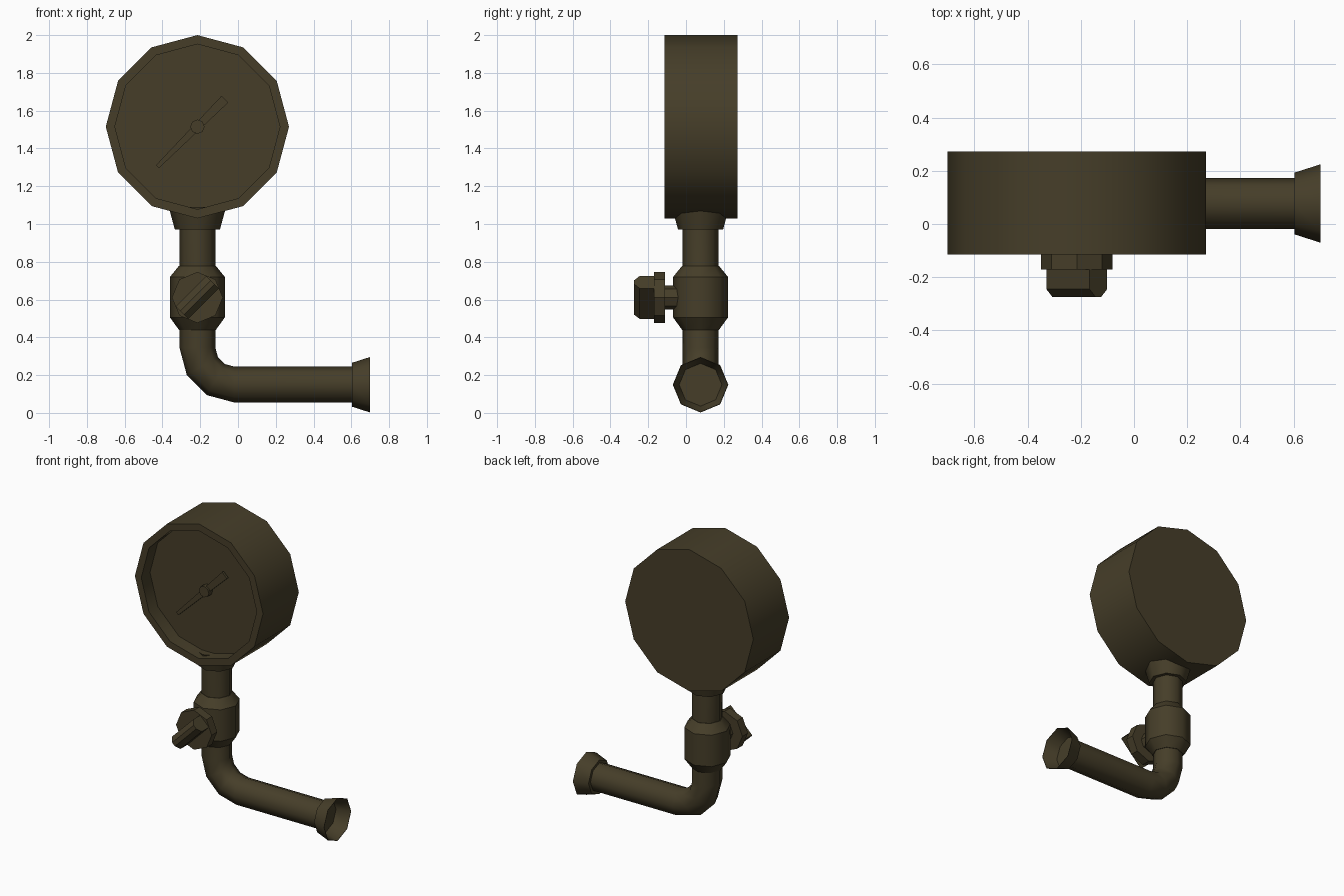
import bpy, bmesh, math
from mathutils import Vector

if "Cube" in bpy.data.objects:
    bpy.data.objects.remove(bpy.data.objects["Cube"])

X, Y, Z = Vector((1, 0, 0)), Vector((0, 1, 0)), Vector((0, 0, 1))
CX, CY = -0.215, 0.077          # axis of the upright pipe
PIPE_Z = 0.150                  # axis height of the horizontal pipe

metal = bpy.data.materials.new("dark_bronze")
metal.diffuse_color = (0.061, 0.048, 0.022, 1)
metal.use_nodes = True
metal.node_tree.nodes["Principled BSDF"].inputs["Base Color"].default_value = metal.diffuse_color


def finish(name, bm):
    bmesh.ops.recalc_face_normals(bm, faces=bm.faces)
    me = bpy.data.meshes.new(name)
    bm.to_mesh(me)
    bm.free()
    me.materials.append(metal)
    ob = bpy.data.objects.new(name, me)
    bpy.context.collection.objects.link(ob)
    return ob


def loft(name, rings, sides=8, smooth=True, crease=True):
    """Skin rings of (centre, u, v, radius) and cap both ends."""
    bm = bmesh.new()
    loops = []
    for c, u, v, r in rings:
        loops.append([bm.verts.new(c + r * (math.cos(a) * u + math.sin(a) * v))
                      for a in (2 * math.pi * i / sides for i in range(sides))])
    for a, b in zip(loops, loops[1:]):
        for i in range(sides):
            j = (i + 1) % sides
            bm.faces.new((a[i], a[j], b[j], b[i])).smooth = smooth
    bm.faces.new(loops[0])
    bm.faces.new(loops[-1])
    for n, lp in enumerate(loops):      # sharp edges around the profile corners
        if crease or n in (0, len(loops) - 1):
            for i in range(sides):
                bm.edges.get((lp[i], lp[(i + 1) % sides])).smooth = False
    return finish(name, bm)


def lathe(name, origin, axis, u, v, profile, **kw):
    return loft(name, [(origin + axis * t, u, v, r) for t, r in profile], **kw)


def upright(name, profile):
    return lathe(name, Vector((CX, CY, 0)), Z, X, Y, profile)


def facing_front(name, z, profile, **kw):
    return lathe(name, Vector((CX, 0, z)), Y, X, Z, profile, **kw)


# Gauge: twelve-sided case with a recessed dial, needle and hub
GZ = 1.515
facing_front("gauge_case", GZ, [(0.272, 0.485), (-0.115, 0.485),
                                (-0.115, 0.437), (-0.02, 0.437)], sides=12)
facing_front("needle_hub", GZ, [(-0.015, 0.038), (-0.062, 0.038)])


def prism(name, z, sections):
    """Skin 45 degree tilted quads; section = y, [(along, half width), (along, half width)]."""
    d = Vector((1, 0, 1)).normalized()
    n = Vector((-1, 0, 1)).normalized()
    bm = bmesh.new()
    loops = []
    for y, ((a0, w0), (a1, w1)) in sections:
        c = Vector((CX, y, z))
        loops.append([bm.verts.new(c + d * a + n * w)
                      for a, w in ((a0, -w0), (a1, -w1), (a1, w1), (a0, w0))])
    for a, b in zip(loops, loops[1:]):
        for i in range(4):
            bm.faces.new((a[i], a[i - 1], b[i - 1], b[i]))
    bm.faces.new(loops[0])
    bm.faces.new(loops[-1])
    return finish(name, bm)


taper = [(-0.30, 0.011), (0.207, 0.025)]
prism("needle", GZ, [(-0.032, taper), (-0.048, taper)])

# Collar under the gauge
upright("gauge_collar", [(0.97, 0.119), (1.09, 0.152)])

# Pipe: upright, three-segment elbow, then horizontal
R = 0.196
rings = [(Vector((CX, CY, 1.05)), Y, X, 0.095)]
for k in range(4):
    a = math.radians(30 * k)
    out = Vector((-math.cos(a), 0, -math.sin(a)))
    rings.append((Vector((CX + R, CY, PIPE_Z + R)) + out * R, Y, -out, 0.095))
rings.append((Vector((0.61, CY, PIPE_Z)), Y, Z, 0.095))
loft("pipe", rings, crease=False)

# Flared open end of the pipe
lathe("pipe_flare", Vector((0, CY, PIPE_Z - 0.001)), X, Y, Z,
      [(0.603, 0.116), (0.70, 0.147), (0.70, 0.144), (0.609, 0.113)])

# Valve body with chamfered ends
upright("valve_body", [(0.44, 0.098), (0.505, 0.145), (0.72, 0.145), (0.778, 0.098)])

# Valve knob: stem, disc and wedge-shaped grip
VZ = 0.611
facing_front("valve_stem", VZ, [(0.02, 0.063), (-0.115, 0.063)], smooth=False)
facing_front("knob_disc", VZ, [(-0.11, 0.135), (-0.17, 0.135)], smooth=False)
full = [(-0.1145, 0.0465), (0.1145, 0.0465)]
ridge = [(-0.1145, 0.014), (0.1145, 0.014)]
prism("knob_grip", VZ, [(-0.165, full), (-0.245, full), (-0.275, ridge)])
